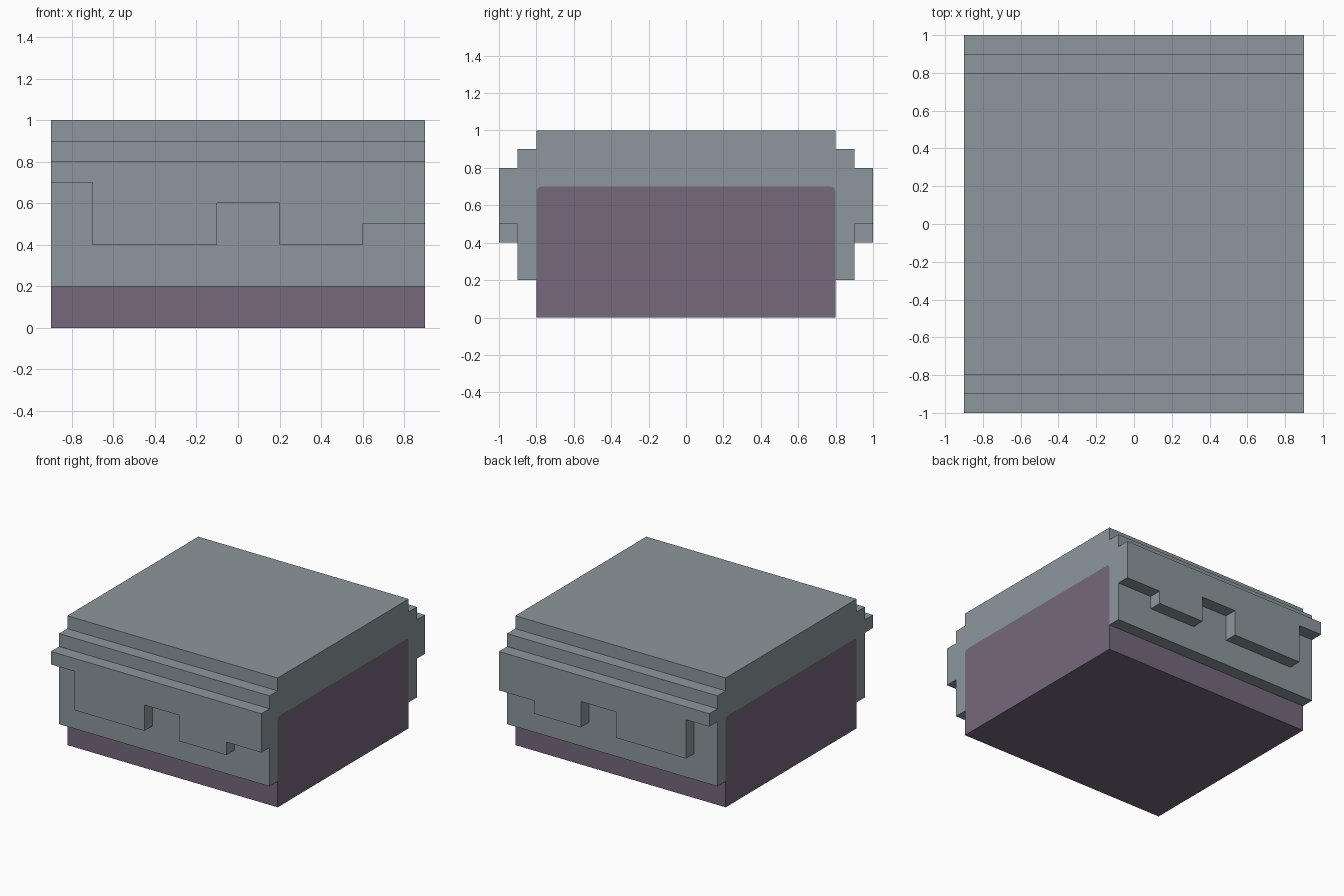
import bpy, bmesh, math
from mathutils import Vector

if "Cube" in bpy.data.objects:
    bpy.data.objects.remove(bpy.data.objects["Cube"])


def material(name, rgb):
    m = bpy.data.materials.new(name)
    m.diffuse_color = (*rgb, 1)
    m.use_nodes = True
    m.node_tree.nodes["Principled BSDF"].inputs["Base Color"].default_value = m.diffuse_color
    return m


def prism(name, outlines, offset, mat=None):
    """Extrude each closed outline (list of 3D points) along offset."""
    bm = bmesh.new()
    for pts in outlines:
        face = bm.faces.new([bm.verts.new(p) for p in pts])
        ext = bmesh.ops.extrude_face_region(bm, geom=[face], use_keep_orig=True)
        verts = [g for g in ext["geom"] if isinstance(g, bmesh.types.BMVert)]
        bmesh.ops.translate(bm, verts=verts, vec=Vector(offset))
    bmesh.ops.recalc_face_normals(bm, faces=bm.faces[:])
    me = bpy.data.meshes.new(name)
    bm.to_mesh(me)
    bm.free()
    ob = bpy.data.objects.new(name, me)
    bpy.context.collection.objects.link(ob)
    if mat:
        me.materials.append(mat)
    return ob


def mirrored(half):
    """Half outline in (y, z), listed from the +y side, mirrored to -y."""
    return half + [(-y, z) for y, z in reversed(half)]


grey = material("blue grey", (0.262, 0.309, 0.332))
purple = material("dusty purple", (0.181, 0.138, 0.202))
HX, R = 0.9, 0.03

# Inner block: a box with slightly rounded upper long edges
shoulder = [(0.8 - R + R * math.cos(a), 0.7 - R + R * math.sin(a))
            for a in (math.radians(22.5 * i) for i in range(5))]
block = mirrored([(0.8, 0)] + shoulder)
prism("inner_block", [[(-HX, y, z) for y, z in block]], (2 * HX, 0, 0), purple)

# Stepped cover draped over the block, open below
outer = mirrored([(1, 0.2), (1, 0.8), (0.9, 0.8), (0.9, 0.9), (0.8, 0.9), (0.8, 1)])
inner = mirrored([(0.8, 0.2)] + shoulder)
cover = prism("stepped_cover", [[(-HX, y, z) for y, z in outer + inner[::-1]]],
              (2 * HX, 0, 0), grey)

# Cut the uneven hanging edge out of the outermost layer on both sides
edge = [(-1, 0.7), (-0.7, 0.7), (-0.7, 0.4), (-0.1, 0.4), (-0.1, 0.6), (0.2, 0.6),
        (0.2, 0.4), (0.6, 0.4), (0.6, 0.5), (1, 0.5), (1, 0.1), (-1, 0.1)]
cutter = prism("edge_cutter", [[(x, y, z) for x, z in edge] for y in (-1.1, 0.9)],
               (0, 0.2, 0))
cutter.hide_render = True
mod = cover.modifiers.new("hanging edge", "BOOLEAN")
mod.operation, mod.solver, mod.object = "DIFFERENCE", "EXACT", cutter
bpy.context.view_layer.objects.active = cover
bpy.ops.object.modifier_apply(modifier=mod.name)
bpy.data.objects.remove(cutter)
